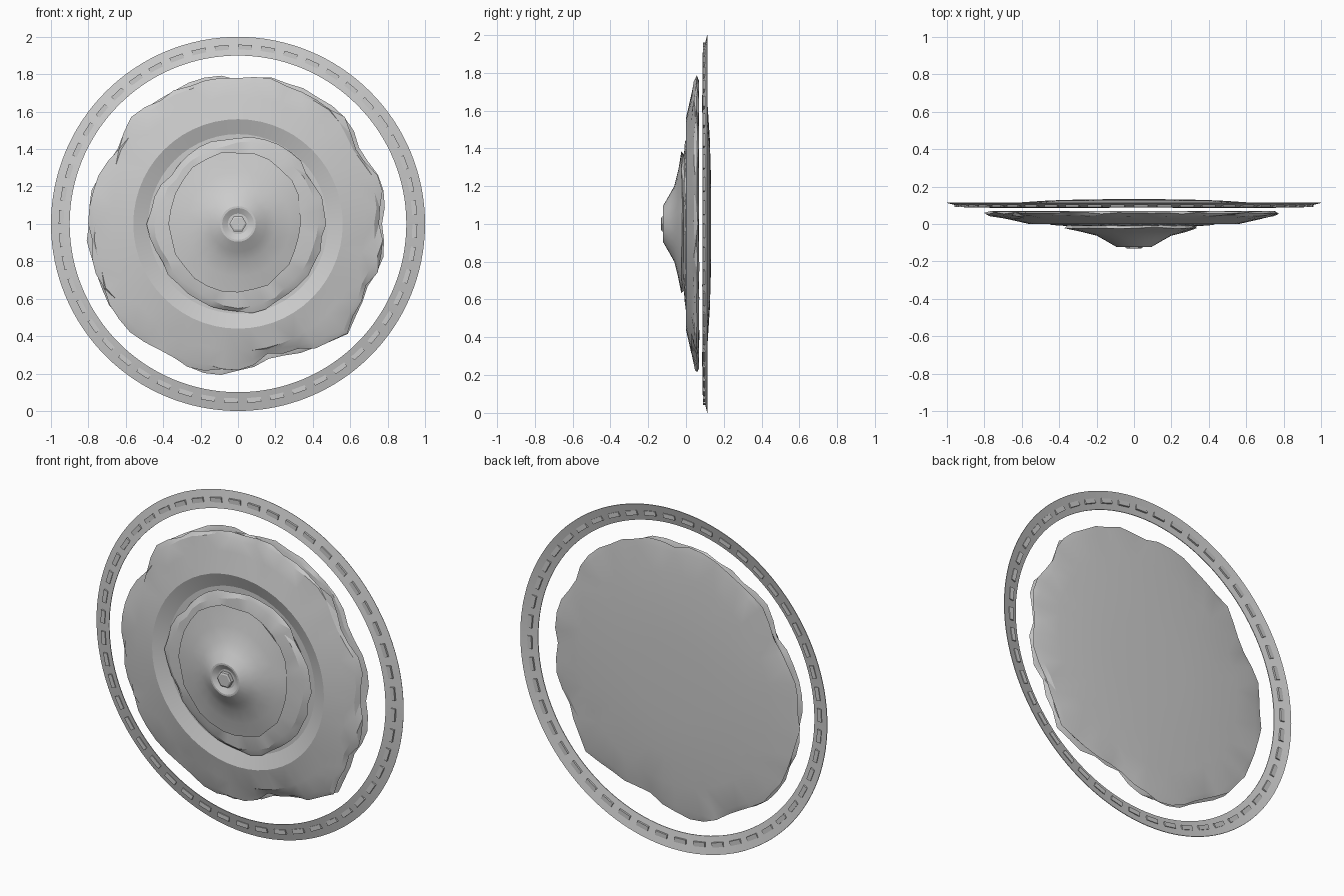
import bpy
import bmesh
import math
import random
from mathutils import Matrix, Vector

random.seed(4)
if "Cube" in bpy.data.objects:
    bpy.data.objects.remove(bpy.data.objects["Cube"], do_unlink=True)

# Radii (in hundredths) sampled evenly around each eroded edge
HULL_EDGE = [77, 80, 76, 81, 80, 80, 78, 80, 79, 81, 76, 80,
             80, 81, 81, 82, 79, 82, 79, 72, 78, 83, 77, 80]
COLLAR_EDGE = [46, 46, 48, 47, 45, 45, 48, 46, 46, 48, 47, 45]
CONE_EDGE = [33, 36, 38, 38, 39, 38, 37, 37, 37, 36, 36, 34]


def edge_radius(table, angle):
    """Cyclic interpolation of an eroded outline."""
    place = angle / math.tau * len(table)
    low = int(place) % len(table)
    blend = place - int(place)
    return (table[low] * (1 - blend) + table[(low + 1) % len(table)] * blend) / 100


def finish(name, bm, smooth_angle=None, fix_normals=True):
    if fix_normals:
        bmesh.ops.recalc_face_normals(bm, faces=bm.faces)
    mesh = bpy.data.meshes.new(name)
    bm.to_mesh(mesh)
    bm.free()
    obj = bpy.data.objects.new(name, mesh)
    bpy.context.collection.objects.link(obj)
    if smooth_angle:
        bpy.ops.object.select_all(action='DESELECT')
        bpy.context.view_layer.objects.active = obj
        obj.select_set(True)
        bpy.ops.object.shade_smooth_by_angle(angle=math.radians(smooth_angle))
    return obj


def lathe(name, profile, segments, table=None, smooth_angle=20, closed=False):
    """Turn (radius, y, roughness) steps about the y axis.
    With a table, steps with roughness take radius as an offset from the edge."""
    bm = bmesh.new()
    rings = []
    for radius, y, rough in profile:
        if radius == 0 and not rough:
            rings.append([bm.verts.new((0, y, 1))])
            continue
        ring = []
        for i in range(segments):
            angle = math.tau * i / segments
            r, depth = radius, y
            if rough:
                r += edge_radius(table, angle) + random.uniform(-rough, rough)
                depth += random.uniform(-rough, rough) * 0.4
            ring.append(bm.verts.new((r * math.cos(angle), depth, 1 + r * math.sin(angle))))
        rings.append(ring)
    pairs = list(zip(rings, rings[1:]))
    if closed:
        pairs.append((rings[-1], rings[0]))
    for a, b in pairs:
        for i in range(segments):
            j = (i + 1) % segments
            corners = [a[i % len(a)], a[j % len(a)], b[j % len(b)], b[i % len(b)]]
            unique = list(dict.fromkeys(corners))
            bm.faces.new(unique)
    bmesh.ops.triangulate(bm, faces=[f for f in bm.faces if len(f.verts) == 4])
    return finish(name, bm, smooth_angle)


# Front hull: sloping plate with a recessed groove and an eroded rim
lathe("front_hull", [
    (0, 0.03, 0), (0.48, 0.03, 0), (0.56, 0.0, 0), (0.68, 0.027, 0),
    (-0.035, 0.045, 0.013), (-0.01, 0.058, 0.012), (-0.03, 0.068, 0.006),
    (0, 0.068, 0)], 56, HULL_EDGE)

# Rear hull: shallow dome with its own eroded rim
lathe("rear_hull", [
    (0, 0.088, 0), (-0.02, 0.088, 0.006), (0, 0.096, 0.01),
    (-0.04, 0.104, 0.006), (0.62, 0.115, 0), (0.45, 0.126, 0),
    (0.25, 0.132, 0), (0, 0.133, 0)], 56, HULL_EDGE)

# Broken collar between the hull and the centre cone
lathe("collar", [
    (0, 0.032, 0), (-0.02, 0.032, 0.006), (0, 0.012, 0.012),
    (-0.035, -0.004, 0.009), (0.3, -0.015, 0), (0, -0.015, 0)],
    40, COLLAR_EDGE)

# Centre cone with a cupped tip
lathe("centre_cone", [
    (0, -0.005, 0), (-0.015, -0.008, 0.006), (0, -0.022, 0.009),
    (0.28, -0.042, 0), (0.2, -0.062, 0), (0.15, -0.09, 0),
    (0.095, -0.122, 0), (0.085, -0.122, 0), (0.055, -0.106, 0),
    (0, -0.106, 0)], 28, CONE_EDGE)

# Hexagonal stud in the cup
lathe("tip_stud", [
    (0, -0.1, 0), (0.046, -0.1, 0), (0.046, -0.127, 0),
    (0.036, -0.131, 0), (0, -0.131, 0)], 6, smooth_angle=None)

# Thin conical outer ring
lathe("outer_ring", [
    (0.9, 0.087, 0), (1.0, 0.112, 0), (0.999, 0.115, 0), (0.9, 0.091, 0)],
    128, smooth_angle=30, closed=True)

# Small windows set through the outer ring
WINDOWS = 48
bm = bmesh.new()
for i in range(WINDOWS):
    turn = Matrix.Rotation(math.tau * (i + 0.3) / WINDOWS, 4, 'Y')
    place = Matrix.Translation((0, 0, 1)) @ turn @ Matrix.Translation((0, 0.1, 0.945))
    size = Matrix.Diagonal(Vector((0.075, 0.019, 0.026, 1)))
    bmesh.ops.create_cube(bm, size=1, matrix=place @ size)
finish("ring_windows", bm)
